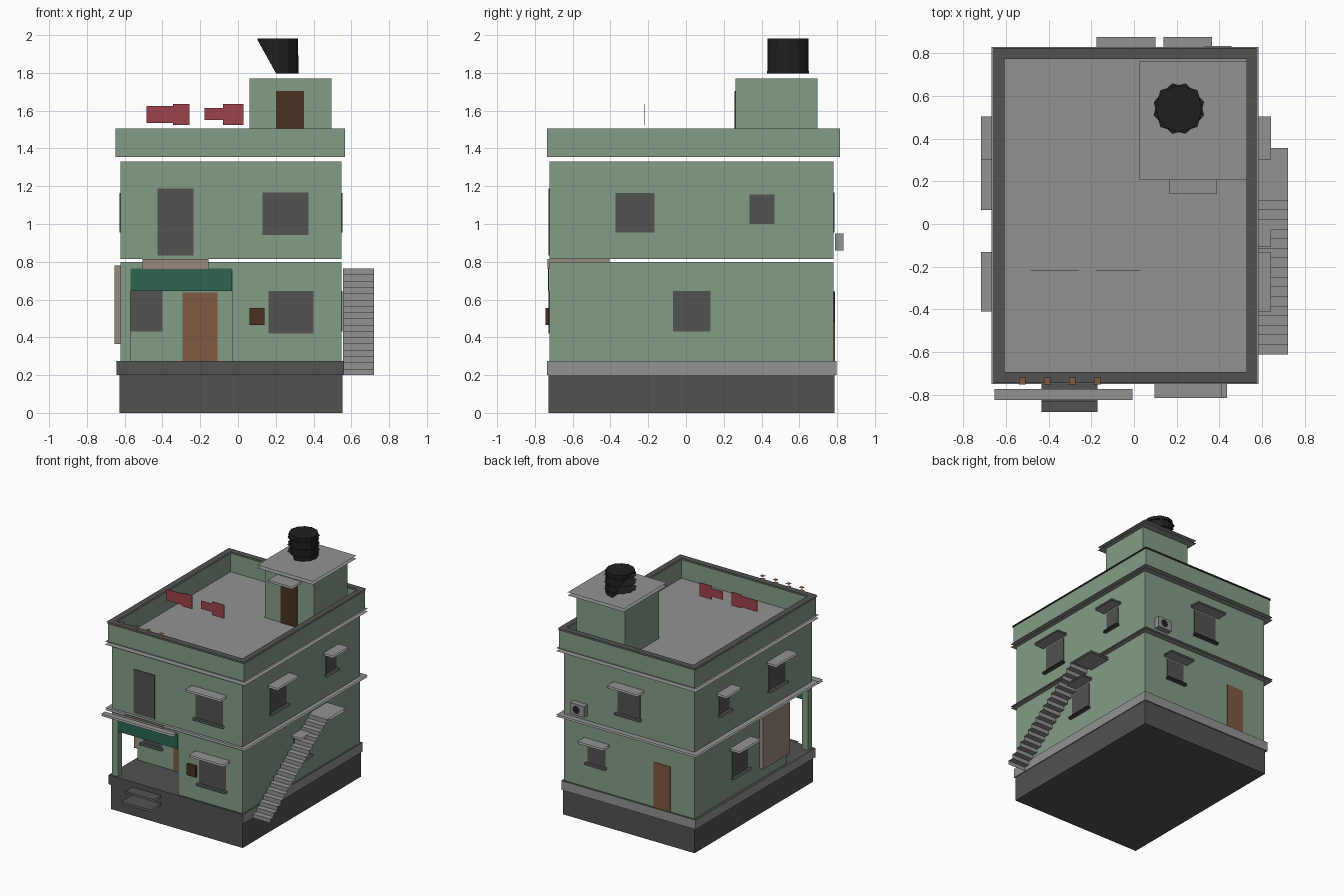
import bpy, bmesh, math
from mathutils import Vector

cube = bpy.data.objects.get("Cube")
if cube:
    bpy.data.objects.remove(cube, do_unlink=True)


def material(name, r, g, b):
    m = bpy.data.materials.new(name)
    m.use_nodes = True
    m.diffuse_color = (r, g, b, 1)
    m.node_tree.nodes["Principled BSDF"].inputs["Base Color"].default_value = (r, g, b, 1)
    return m


GREEN = material("wall green", .23, .34, .235)
GREY = material("concrete grey", .29, .29, .29)
DARK = material("dark grey", .085, .085, .08)
WOOD = material("door brown", .21, .10, .052)
UMBER = material("dark brown", .068, .03, .014)
TEAL = material("teal", .026, .13, .085)
BEIGE = material("beige", .33, .25, .2)
RED = material("cloth red", .34, .055, .07)
BLACK = material("tank black", .014, .014, .014)


def finish(name, bm, *mats):
    me = bpy.data.meshes.new(name)
    bm.to_mesh(me)
    bm.free()
    for m in mats:
        me.materials.append(m)
    ob = bpy.data.objects.new(name, me)
    bpy.context.collection.objects.link(ob)
    return ob


def box(name, rect, z0, z1, mat):
    x0, x1, y0, y1 = rect
    bm = bmesh.new()
    bmesh.ops.create_cube(bm, size=1)
    for v in bm.verts:
        v.co = (x1 if v.co.x > 0 else x0, y1 if v.co.y > 0 else y0, z1 if v.co.z > 0 else z0)
    return finish(name, bm, mat)


def corners(rect):
    x0, x1, y0, y1 = rect
    return [(x0, y0), (x1, y0), (x1, y1), (x0, y1)]


def sheets(name, rect, heights, mat):
    """Horizontal open-edged slabs, one face per height."""
    bm = bmesh.new()
    for z in heights:
        bm.faces.new([bm.verts.new((x, y, z)) for x, y in corners(rect)])
    return finish(name, bm, mat)


def walls(name, outline, z0, z1, mat):
    """Upright walls around a closed outline."""
    bm = bmesh.new()
    low = [bm.verts.new((x, y, z0)) for x, y in outline]
    high = [bm.verts.new((x, y, z1)) for x, y in outline]
    for i in range(len(low)):
        j = (i + 1) % len(low)
        bm.faces.new((low[i], low[j], high[j], high[i]))
    return finish(name, bm, mat)


WEST, EAST, SOUTH, NORTH = -.623, .548, -.723, .782
BODY = (WEST, EAST, SOUTH, NORTH)
PORCH_X, PORCH_Y = -.03, -.40


def on_wall(side, u0, u1, out, back=0.0):
    """Plan rectangle on a facade, from back inside to out outside."""
    return {"front": (u0, u1, SOUTH - out, SOUTH + back),
            "back": (u0, u1, NORTH - back, NORTH + out),
            "left": (EAST - back, EAST + out, u0, u1),
            "right": (WEST - out, WEST + back, u0, u1),
            "porch": (u0, u1, PORCH_Y - out, PORCH_Y + back)}[side]


def window(name, side, u0, u1, z0, z1, shade=True):
    box(name + "_glass", on_wall(side, u0, u1, .005), z0, z1, DARK)
    sheets(name + "_sill", on_wall(side, u0 - .015, u1 + .015, .03), (z0 - .012, z0), DARK)
    if shade:
        sheets(name + "_shade", on_wall(side, u0 - .035, u1 + .035, .092),
               (z1 + .012, z1 + .027), GREY)


# Plinth and its band, dark on the front and on the porch floor
box("plinth", (-.628, .553, -.729, .787), 0, .2, DARK)
band = box("plinth_band", (-.644, .56, -.737, .797), .2, .275, GREY)
band.data.materials.append(DARK)
for f in band.data.polygons:
    if f.normal.y < -.5 or f.normal.z > .5:
        f.material_index = 1

# Storeys, with the lower one cut back for the corner porch
walls("lower_walls", [(WEST, PORCH_Y), (PORCH_X, PORCH_Y), (PORCH_X, SOUTH),
                      (EAST, SOUTH), (EAST, NORTH), (WEST, NORTH)], .275, .80, GREEN)
walls("upper_walls", corners(BODY), .815, 1.33, GREEN)
LEDGE = (-.667, .583, -.749, .829)
sheets("floor_slab", LEDGE, (.80, .815), GREY)
sheets("roof_slab", LEDGE, (1.33, 1.355), GREY)

# Porch
box("porch_column", (WEST, -.57, SOUTH, -.67), .275, .80, GREEN)
box("porch_front_beam", (-.57, PORCH_X, SOUTH, -.68), .75, .80, GREEN)
box("porch_fascia", (-.57, -.033, -.73, -.724), .645, .765, TEAL)
box("porch_lintel", (-.506, -.156, -.732, -.405), .763, .814, BEIGE)
sheets("porch_ledge", (-.653, -.007, -.824, -.773), (.785, .80), GREY)
box("porch_door", on_wall("porch", -.294, -.108, .006), .275, .638, WOOD)
window("porch_window", "porch", -.57, -.40, .43, .645, False)
box("side_panel", (-.654, WEST, -.40, -.05), .365, .78, BEIGE)
sheets("upper_entrance_step", (-.433, -.171, -.83, -.737), (.22, .235), DARK)
sheets("lower_entrance_step", (-.433, -.171, -.88, -.737), (.155, .17), DARK)

# Doors and windows
box("balcony_door", on_wall("front", -.427, -.236, .006), .832, 1.187, DARK)
box("meter_box", on_wall("front", .06, .14, .02), .465, .555, UMBER)
box("back_door", on_wall("back", -.41, -.26, .006), .275, .64, WOOD)
window("front_upper_window", "front", .13, .374, .942, 1.167)
window("front_lower_window", "front", .162, .40, .42, .645)
window("back_upper_window", "back", -.14, .065, .955, 1.167)
window("back_lower_window", "back", .172, .33, .48, .645)
for side in ("left", "right"):
    window(side + "_upper_front_window", side, -.374, -.167, .955, 1.165)
    window(side + "_upper_back_window", side, .337, .469, 1.0, 1.155)
window("left_lower_window", "left", -.07, .13, .43, .645)
window("right_lower_window", "right", .10, .30, .43, .645)

# Cooling unit with fan
box("cooling_unit", (.33, .457, .79, .834), .86, .95, GREY)
bm = bmesh.new()
bmesh.ops.create_circle(bm, cap_ends=True, segments=12, radius=.032)
bmesh.ops.rotate(bm, verts=bm.verts, matrix=Vector((0, 0, 1)).rotation_difference(Vector((0, 1, 0))).to_matrix())
bmesh.ops.translate(bm, verts=bm.verts, vec=(.40, .836, .905))
finish("cooling_fan", bm, BLACK)

# Open-sided stair on the left wall
STEPS, LOW, HIGH, START, END = 17, .2, .765, -.61, .155
bm = bmesh.new()
path = []
for i in range(STEPS):
    y = START + (END - START) * i / STEPS
    path += [(y, LOW + (HIGH - LOW) * i / STEPS), (y, LOW + (HIGH - LOW) * (i + 1) / STEPS)]
path.append((END, HIGH))
rows = [[bm.verts.new((x, y, z)) for x in (.555, .72)] for y, z in path]
for a, b in zip(rows, rows[1:]):
    bm.faces.new((a[0], a[1], b[1], b[0]))
finish("stair_flight", bm, GREY)
sheets("stair_landing", (EAST, .72, END, .356), (.745, HIGH), GREY)

# Parapet with a dark overhanging cap
outer, inner = (-.649, .567, -.735, .815), (-.607, .527, -.693, .773)
walls("parapet_outside", corners(outer), 1.355, 1.505, GREEN)
walls("parapet_inside", corners(inner)[::-1], 1.355, 1.505, GREEN)
bm = bmesh.new()
for z in (1.505, 1.515):
    a = [bm.verts.new((x, y, z)) for x, y in corners((-.658, .574, -.745, .823))]
    b = [bm.verts.new((x, y, z)) for x, y in corners(inner)]
    for i in range(4):
        j = (i + 1) % 4
        bm.faces.new((a[i], a[j], b[j], b[i]))
finish("parapet_cap", bm, DARK)

# Bar ends above the front parapet
for i in range(4):
    x = -.523 + i * .117
    sheets("bar_end", (x - .016, x + .016, -.751, -.719), (1.52, 1.545), WOOD)

# Roof room
walls("roof_room", corners((.06, .495, .263, .697)), 1.355, 1.77, GREEN)
sheets("roof_room_slab", (.026, .529, .206, .76), (1.77, 1.795), GREY)
box("roof_room_door", (.2, .35, .257, .263), 1.355, 1.705, UMBER)
sheets("roof_room_shade", (.166, .386, .14, .263), (1.72, 1.735), GREY)

# Washing hung over the roof
for x0, x1, z0, z1 in ((-.485, -.343, 1.535, 1.625), (-.343, -.257, 1.525, 1.635),
                       (-.178, -.08, 1.55, 1.615), (-.08, .03, 1.525, 1.635)):
    box("washing", (x0, x1, -.221, -.217), z0, z1, RED)

# Water tank, open along a slanted cut, with flat ribs
bm = bmesh.new()
bmesh.ops.create_cone(bm, cap_ends=True, segments=12, radius1=.11, radius2=.108, depth=.185)
bmesh.ops.translate(bm, verts=bm.verts, vec=(.21, .54, 1.889))
bmesh.ops.bisect_plane(bm, geom=bm.verts[:] + bm.edges[:] + bm.faces[:], plane_co=(.2, .54, 1.8),
                       plane_no=(-.18, 0, -.10), clear_outer=True)
finish("water_tank", bm, BLACK)
for z in (1.835, 1.89, 1.95):
    bm = bmesh.new()
    ring = []
    for i in range(24):
        a, r = math.tau * i / 24, .122 if i % 2 else .11
        ring.append(bm.verts.new((.21 + r * math.cos(a), .54 + r * math.sin(a), z)))
    bm.faces.new(ring)
    finish("tank_rib", bm, BLACK)
